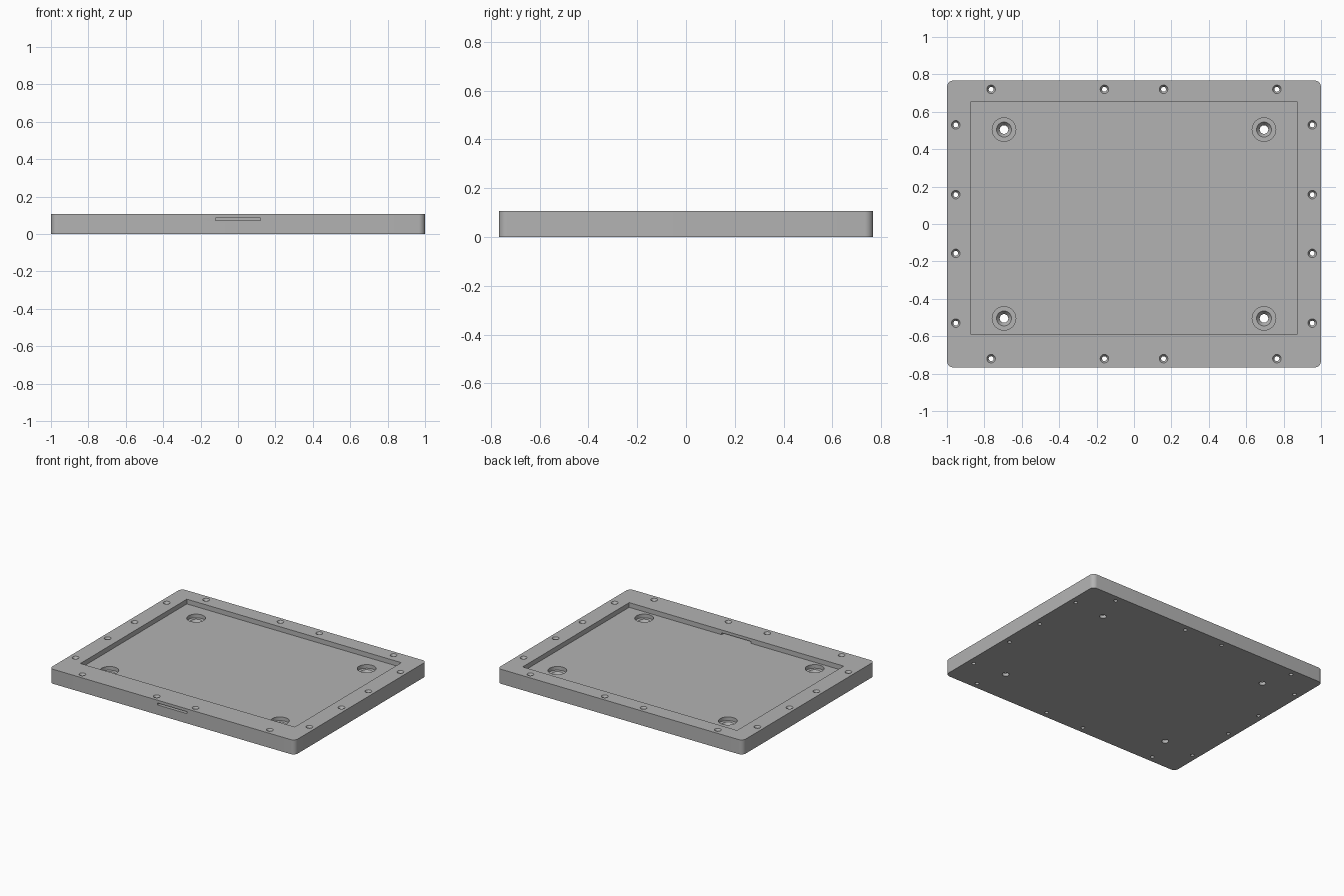
import bpy, bmesh, math

if "Cube" in bpy.data.objects:
    bpy.data.objects.remove(bpy.data.objects["Cube"])

HX, HY, H = 1.0, 0.767, 0.107      # plate half sizes and height
FLOOR = 0.072                      # pocket floor height

grey = bpy.data.materials.new("grey")
grey.diffuse_color = (0.45, 0.45, 0.45, 1)
grey.use_nodes = True
grey.node_tree.nodes["Principled BSDF"].inputs["Base Color"].default_value = grey.diffuse_color


def finish(name, bm):
    bmesh.ops.recalc_face_normals(bm, faces=bm.faces)
    me = bpy.data.meshes.new(name)
    bm.to_mesh(me)
    bm.free()
    me.materials.append(grey)
    ob = bpy.data.objects.new(name, me)
    bpy.context.collection.objects.link(ob)
    return ob


def add_box(bm, x0, x1, y0, y1, z0, z1):
    verts = bmesh.ops.create_cube(bm, size=1)["verts"]
    for v in verts:
        v.co.x = x1 if v.co.x > 0 else x0
        v.co.y = y1 if v.co.y > 0 else y0
        v.co.z = z1 if v.co.z > 0 else z0
    return verts


def add_turned(bm, x, y, profile, n=32):
    """Closed solid of revolution from (radius, z) points, bottom to top."""
    rings = [[bm.verts.new((x + r * math.cos(math.tau * i / n),
                            y + r * math.sin(math.tau * i / n), z)) for i in range(n)]
             for r, z in profile]
    for a, b in zip(rings, rings[1:]):
        for i in range(n):
            j = (i + 1) % n
            bm.faces.new((a[i], a[j], b[j], b[i]))
    bm.faces.new(rings[0][::-1])
    bm.faces.new(rings[-1])


# Plate with rounded vertical corners
bm = bmesh.new()
add_box(bm, -HX, HX, -HY, HY, 0, H)
corners = [e for e in bm.edges if abs(e.verts[0].co.z - e.verts[1].co.z) > 0.05]
bmesh.ops.bevel(bm, geom=corners, offset=0.035, segments=8, profile=0.5, affect='EDGES')
plate = finish("plate", bm)

# Pocket
bm = bmesh.new()
add_box(bm, -0.874, 0.874, -0.587, 0.653, FLOOR, H + 0.1)
pocket = finish("pocket_cutter", bm)

# Slot through the front wall
bm = bmesh.new()
add_box(bm, -0.12, 0.12, -HY - 0.1, -0.55, FLOOR, 0.086)
slot = finish("slot_cutter", bm)

# Countersunk rim holes and counterbored floor holes
bm = bmesh.new()
rim = [(0.013, -0.05), (0.013, H - 0.016), (0.023, H), (0.023, H + 0.05)]
bore = [(0.023, -0.05), (0.023, 0.022), (0.040, 0.045),
        (0.063, 0.045), (0.063, FLOOR + 0.02)]
for sx in (-1, 1):
    for sy in (-1, 1):
        for x, y in ((0.764, 0.72), (0.158, 0.72), (0.953, 0.53), (0.953, 0.157)):
            add_turned(bm, sx * x, sy * y, rim)
        add_turned(bm, sx * 0.695, sy * 0.505, bore)
holes = finish("hole_cutter", bm)

for cutter in (pocket, slot, holes):
    mod = plate.modifiers.new(cutter.name, 'BOOLEAN')
    mod.object = cutter
    mod.operation = 'DIFFERENCE'
    mod.solver = 'EXACT'
    cutter.hide_render = True
    cutter.hide_viewport = True

# Bake the cuts, then smooth the curved walls
bpy.context.view_layer.update()
deps = bpy.context.evaluated_depsgraph_get()
plate.data = bpy.data.meshes.new_from_object(plate.evaluated_get(deps))
plate.modifiers.clear()
for cutter in (pocket, slot, holes):
    bpy.data.objects.remove(cutter)
bpy.context.view_layer.objects.active = plate
plate.select_set(True)
bpy.ops.object.shade_smooth_by_angle(angle=math.radians(30))
